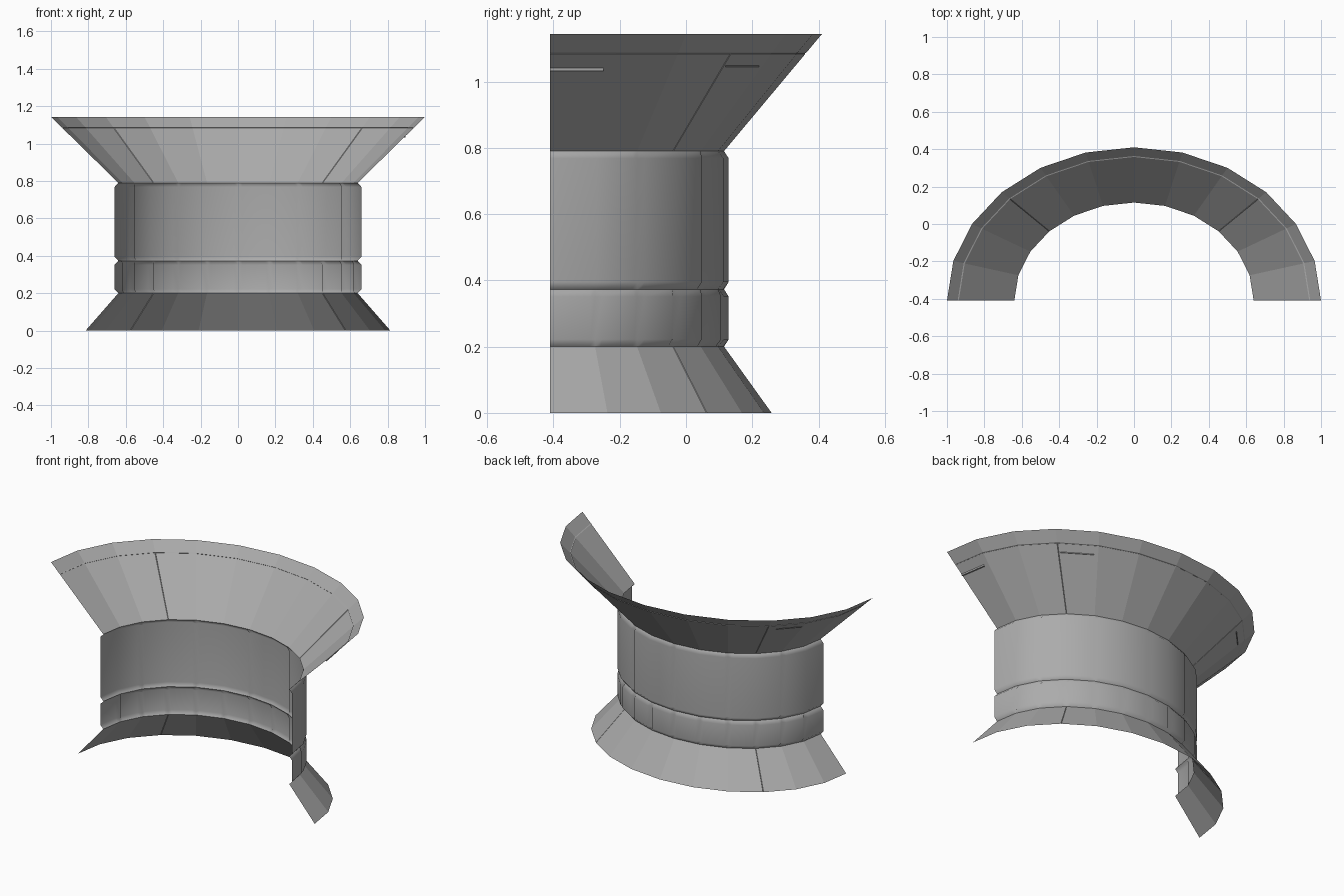
import bpy, bmesh, math

if "Cube" in bpy.data.objects:
    bpy.data.objects.remove(bpy.data.objects["Cube"])

SEGS, SQUASH, Y0 = 12, 0.82, -0.41      # half ring: 12 facets, oval in plan

grey = bpy.data.materials.new("dark_grey")
grey.diffuse_color = (0.41, 0.41, 0.41, 1)
grey.use_nodes = True
grey.node_tree.nodes["Principled BSDF"].inputs["Base Color"].default_value = grey.diffuse_color


def ring_point(t, r, z):
    """Point on the faceted half oval; t runs 0..12 from +x round the back to -x."""
    i = min(int(t), SEGS - 1)
    f = t - i
    a, b = math.pi * i / SEGS, math.pi * (i + 1) / SEGS
    x = math.cos(a) * (1 - f) + math.cos(b) * f
    y = math.sin(a) * (1 - f) + math.sin(b) * f
    return (r * x, Y0 + SQUASH * r * y, z)


def sheet(name, columns, rows, radius):
    """Flat shaded sheet over columns (t) and rows; radius(t, row) gives r, z."""
    bm = bmesh.new()
    grid = [[bm.verts.new(ring_point(t, *radius(t, row))) for t in columns] for row in rows]
    for lo, hi in zip(grid, grid[1:]):
        for j in range(len(columns) - 1):
            bm.faces.new((lo[j], lo[j + 1], hi[j + 1], hi[j]))
    mesh = bpy.data.meshes.new(name)
    bm.to_mesh(mesh)
    bm.free()
    mesh.materials.append(grey)
    obj = bpy.data.objects.new(name, mesh)
    bpy.context.collection.objects.link(obj)
    return obj


def panel_band(name, z0, z1, step):
    """Wall band of softly chamfered panels, each spanning step facets."""
    joints = list(range(step, SEGS, step))
    w, r_in, r_out, c = 0.13, 0.64, 0.66, 0.022
    columns = sorted(set(range(SEGS + 1)) | {j + s for j in joints for s in (-w, w)})

    def radius(t, z):
        return (r_in if t in joints or z in (z0, z1) else r_out), z
    obj = sheet(name, columns, [z0, z0 + c, z1 - c, z1], radius)
    # Rounded chamfers, crisp valleys, flat panel faces
    bpy.ops.object.select_all(action='DESELECT')
    obj.select_set(True)
    bpy.context.view_layer.objects.active = obj
    bpy.ops.object.shade_smooth_by_angle(angle=math.radians(62))
    obj.modifiers.new("flat_panels", 'WEIGHTED_NORMAL').keep_sharp = True


def flare(name, r0, z0, r1, z1, seam_z=None):
    """Sloping skirt with fine seams at 45 degrees each side and an optional rim seam."""
    w, depth = 0.01, 0.004
    columns = sorted(set(range(SEGS + 1)) | {j + s for j in (3, 9) for s in (-w, w)})
    rows = [z0, z1]
    if seam_z:
        rows = [z0, seam_z - 0.002, seam_z, seam_z + 0.002, z1]

    def radius(t, z):
        r = r0 + (r1 - r0) * (z - z0) / (z1 - z0)
        upright = t in (3, 9) and (seam_z is None or z < seam_z)
        return (r - depth if upright or z == seam_z else r), z
    sheet(name, columns, rows, radius)


# Lower skirt, two panelled wall bands, upper flare
flare("lower_skirt", 0.815, 0.0, 0.64, 0.2)
panel_band("small_panel_band", 0.2, 0.373, 1)
panel_band("large_panel_band", 0.373, 0.79, 2)
flare("upper_flare", 0.64, 0.79, 1.0, 1.143, seam_z=1.085)


# Thin ledges just under the rim seam
def slope(z):
    return 0.64 + 0.36 * (z - 0.79) / 0.353


for k, (t0, t1, low, high) in enumerate([(0, 0.85, 1.032, 1.041),
                                         (3.05, 3.9, 1.044, 1.048),
                                         (9.25, 9.95, 1.044, 1.048)]):
    profile = [(slope(low), low), (slope(high), low), (slope(high), high)]
    sheet(f"rim_ledge_{k + 1}", [t0, t1], profile, lambda t, p: p)
